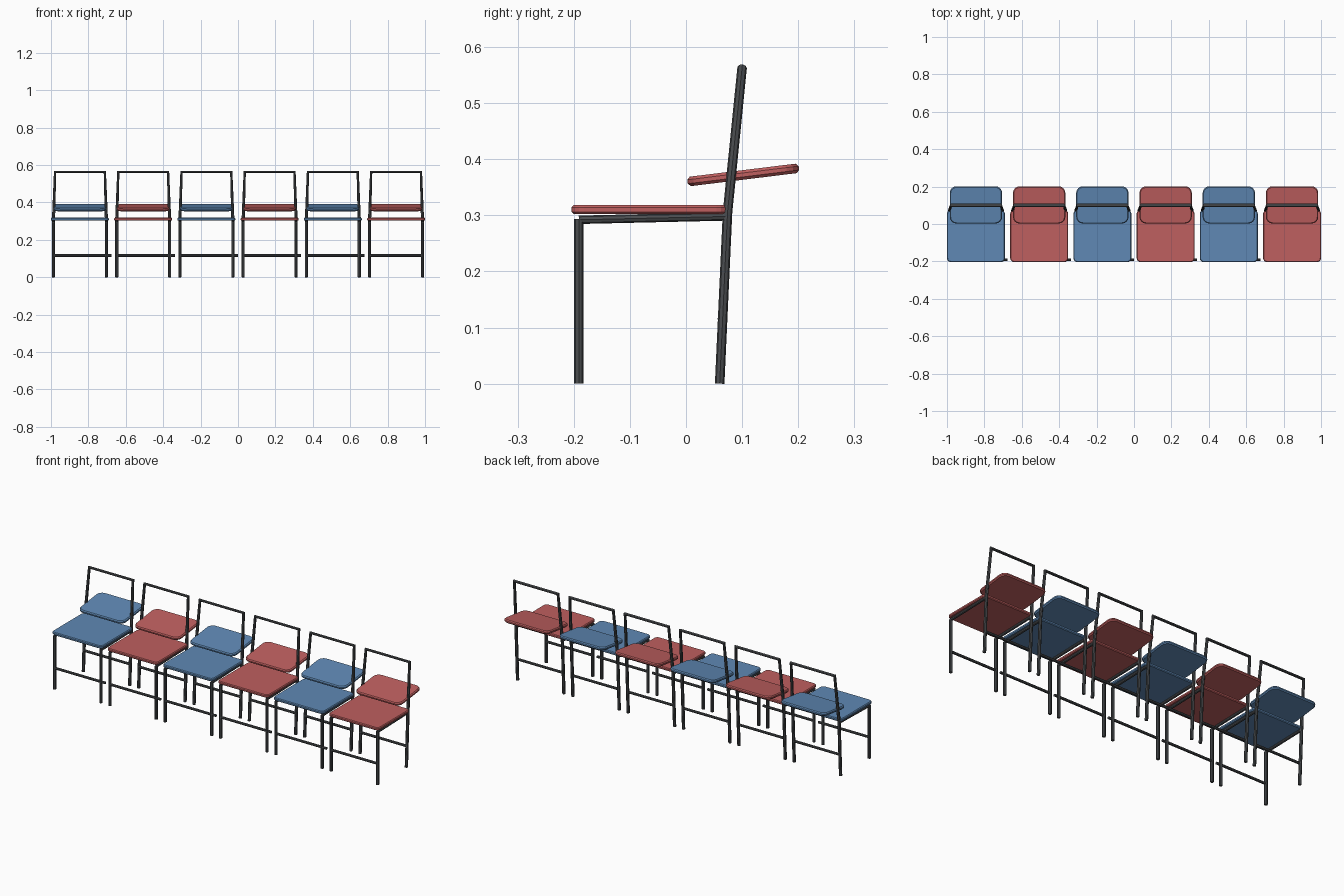
import bpy, bmesh
from math import radians, sin, cos, pi

if "Cube" in bpy.data.objects:
    bpy.data.objects.remove(bpy.data.objects["Cube"])

PITCH = 0.338


def material(name, rgb):
    m = bpy.data.materials.new(name)
    m.diffuse_color = (*rgb, 1)
    m.use_nodes = True
    m.node_tree.nodes["Principled BSDF"].inputs["Base Color"].default_value = m.diffuse_color
    return m


BLUE = material("blue", (0.115, 0.25, 0.46))
RED = material("red", (0.52, 0.115, 0.115))
STEEL = material("dark_steel", (0.07, 0.075, 0.08))


def tube(name, paths, radius):
    """Eight-sided steel tubes following one or more point paths."""
    cu = bpy.data.curves.new(name, 'CURVE')
    cu.dimensions = '3D'
    cu.bevel_depth = radius
    cu.bevel_resolution = 2
    cu.use_fill_caps = True
    for pts in paths:
        sp = cu.splines.new('POLY')
        sp.points.add(len(pts) - 1)
        for p, co in zip(sp.points, pts):
            p.co = (*co, 1)
        sp.use_smooth = False
    cu.materials.append(STEEL)
    ob = bpy.data.objects.new(name, cu)
    bpy.context.collection.objects.link(ob)
    return ob


def pad(name, w, d, t, r, chamfer, mat):
    """Rounded-corner board with chamfered rims, centred on its origin."""
    bm = bmesh.new()
    rings = []
    for inset, z in ((chamfer, -t / 2), (0, -t / 2 + chamfer),
                     (0, t / 2 - chamfer), (chamfer, t / 2)):
        ring = []
        for k, (sx, sy) in enumerate(((1, 1), (-1, 1), (-1, -1), (1, -1))):
            for i in range(5):
                a = k * pi / 2 + i * pi / 8
                ring.append(bm.verts.new((sx * (w / 2 - r) + (r - inset) * cos(a),
                                          sy * (d / 2 - r) + (r - inset) * sin(a), z)))
        rings.append(ring)
    n = len(rings[0])
    for lo, hi in zip(rings, rings[1:]):
        for i in range(n):
            j = (i + 1) % n
            bm.faces.new((lo[i], lo[j], hi[j], hi[i]))
    bm.faces.new(rings[0][::-1])
    bm.faces.new(rings[-1])
    me = bpy.data.meshes.new(name)
    bm.to_mesh(me)
    bm.free()
    me.materials.append(mat)
    ob = bpy.data.objects.new(name, me)
    bpy.context.collection.objects.link(ob)
    return ob


def chair(n, cx, mat, linked):
    def place(ob, loc=(0, 0, 0), tilt=0):
        ob.location = (cx + loc[0], loc[1], loc[2])
        ob.rotation_euler.x = radians(tilt)

    # seat board and tilted back board
    place(pad(f"seat_{n}", 0.31, 0.28, 0.016, 0.022, 0.004, mat), (0, -0.064, 0.310))
    place(pad(f"backrest_{n}", 0.28, 0.20, 0.017, 0.036, 0.005, mat), (0, 0.102, 0.372), 7)

    # hind legs and hoop in one bent tube
    side = [(0.1415, 0.060, 0), (0.1415, 0.074, 0.305), (0.133, 0.100, 0.563)]
    mirrored = [(-x, y, z) for x, y, z in side]
    place(tube(f"back_frame_{n}", [side + mirrored[::-1]], 0.0085))

    # front legs
    place(tube(f"front_legs_{n}", [[(s * 0.1415, -0.191, 0), (s * 0.1415, -0.191, 0.293)]
                                   for s in (-1, 1)], 0.0085))
    # rails under the seat sides
    place(tube(f"seat_rails_{n}", [[(s * 0.1415, -0.191, 0.292), (s * 0.1415, 0.073, 0.298)]
                                   for s in (-1, 1)], 0.0075))
    # cross bars between legs
    place(tube(f"cross_bars_{n}", [[(-0.1415, y, 0.116), (0.1415, y, 0.116)]
                                   for y in (-0.191, 0.063)], 0.007))
    # short coupling stub towards the next chair
    if linked:
        place(tube(f"coupling_{n}", [[(0.14, -0.191, 0.116), (0.169, -0.191, 0.116)]], 0.007))


for i in range(6):
    chair(i + 1, (i - 2.5) * PITCH, RED if i % 2 else BLUE, i < 5)
